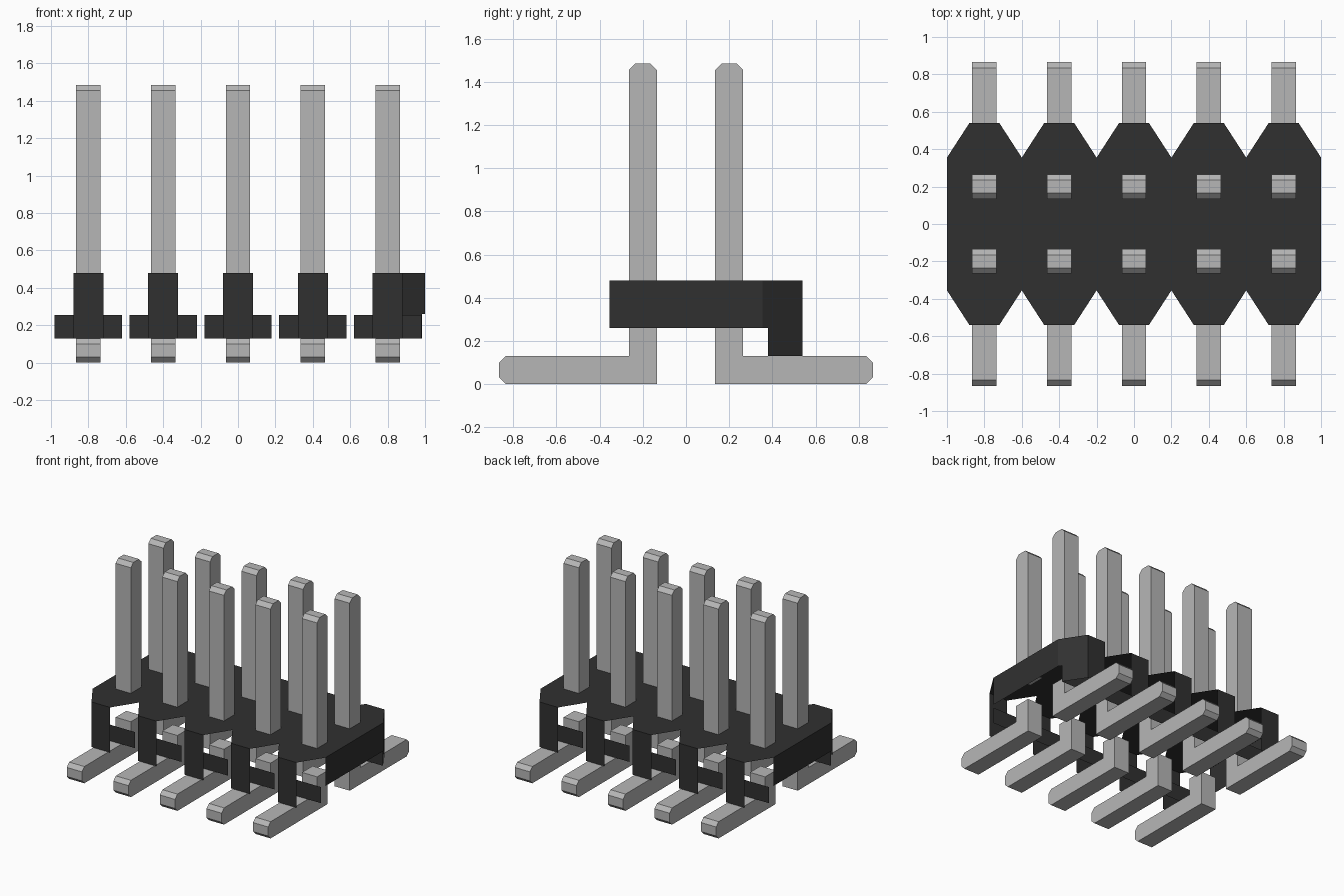
import bpy, bmesh

cube = bpy.data.objects.get("Cube")
if cube:
    bpy.data.objects.remove(cube, do_unlink=True)

PITCH = 0.4
CENTRES = [(i - 2) * PITCH for i in range(5)]
TOP, MID, LOW = 0.48, 0.26, 0.13      # housing heights


def material(name, value):
    m = bpy.data.materials.new(name)
    m.use_nodes = True
    col = (value, value, value, 1)
    m.diffuse_color = col
    m.node_tree.nodes["Principled BSDF"].inputs["Base Color"].default_value = col
    return m


metal = material("pin_grey", 0.47)
plastic = material("housing_black", 0.03)


def make(name, bm, mat):
    me = bpy.data.meshes.new(name)
    bm.to_mesh(me)
    bm.free()
    me.materials.append(mat)
    ob = bpy.data.objects.new(name, me)
    bpy.context.collection.objects.link(ob)
    return ob


def sheets(name, polys):
    """Thin shell made of flat polygons."""
    bm = bmesh.new()
    for p in polys:
        bm.faces.new([bm.verts.new(v) for v in p])
    bmesh.ops.remove_doubles(bm, verts=bm.verts, dist=1e-5)
    return make(name, bm, plastic)


def prism(name, profile, x, half):
    """Extrude a (y, z) profile along x."""
    bm = bmesh.new()
    f = bm.faces.new([bm.verts.new((x - half, y, z)) for y, z in profile])
    r = bmesh.ops.extrude_face_region(bm, geom=[f])
    verts = [v for v in r["geom"] if isinstance(v, bmesh.types.BMVert)]
    bmesh.ops.translate(bm, verts=verts, vec=(2 * half, 0, 0))
    bmesh.ops.recalc_face_normals(bm, faces=bm.faces)
    return make(name, bm, metal)


# Housing top: scalloped outline, one tooth per pin on both long sides
front = []
for c in CENTRES:
    front += [(c - 0.2, -0.355), (c - 0.08, -0.54), (c + 0.08, -0.54)]
front.append((1.0, -0.355))
outline = front + [(-x, -y) for x, y in front]
sheets("housing_top", [[(x, y, TOP) for x, y in outline]])

# End walls, and the bevelled wall at one back corner
for s, name in ((1, "end_wall_left"), (-1, "end_wall_right")):
    sheets(name, [[(s, -0.355 * s, MID), (s, 0.355 * s, MID),
                   (s, 0.355 * s, TOP), (s, -0.355 * s, TOP)]])
sheets("corner_wall", [[(1, 0.355, MID), (0.984, 0.38, MID), (0.984, 0.38, LOW),
                        (0.88, 0.54, LOW), (0.88, 0.54, TOP), (1, 0.355, TOP)]])


def upright(c, s, half, y, z0, z1):
    """Vertical panel facing -y (s=1) or +y (s=-1)."""
    a, b = c - half * s, c + half * s
    return [(a, -y * s, z0), (b, -y * s, z0), (b, -y * s, z1), (a, -y * s, z1)]


# Tooth faces and the low panels behind them
for s, side in ((1, "front"), (-1, "back")):
    sheets(side + "_tooth_faces", [upright(c, s, 0.08, 0.54, LOW, TOP) for c in CENTRES])
    sheets(side + "_low_panels", [upright(c, s, 0.18, 0.38, LOW, 0.255) for c in CENTRES])

# Pins: upright post above the housing, bent foot below
POST = [(0.135, TOP), (0.265, TOP), (0.265, 1.455), (0.235, 1.485),
        (0.165, 1.485), (0.135, 1.455)]
FOOT = [(0.135, 0), (0.835, 0), (0.865, 0.03), (0.865, 0.1), (0.835, LOW),
        (0.265, LOW), (0.265, MID), (0.135, MID)]
for i, c in enumerate(CENTRES):
    for s, side in ((-1, "front"), (1, "back")):
        prism(f"{side}_pin_post_{i + 1}", [(y * s, z) for y, z in POST], c, 0.065)
        prism(f"{side}_pin_foot_{i + 1}", [(y * s, z) for y, z in FOOT], c, 0.065)
